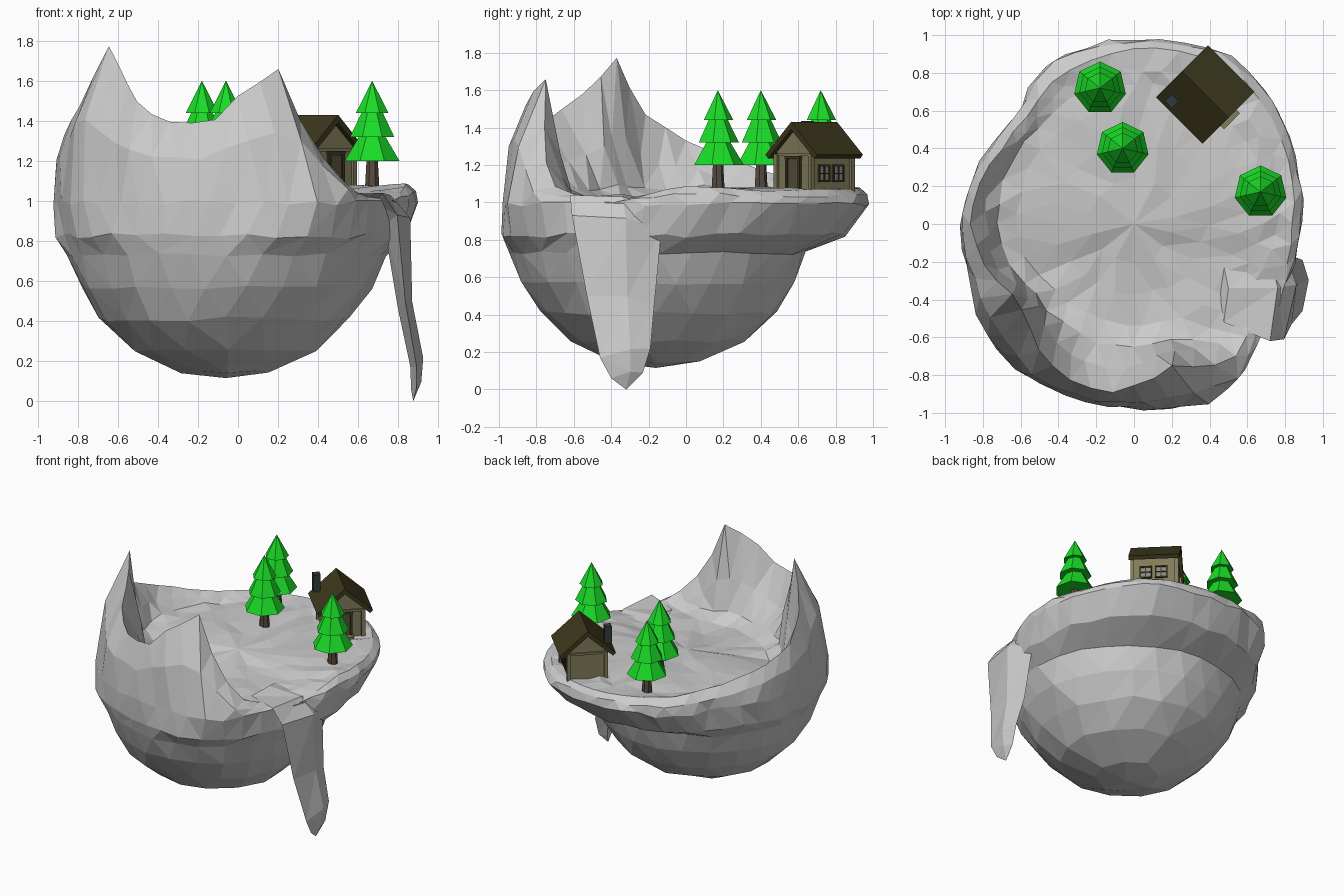
import bpy, bmesh, random
from math import sin, cos, pi, sqrt, radians
from mathutils import Matrix, Vector

if "Cube" in bpy.data.objects:
    bpy.data.objects.remove(bpy.data.objects["Cube"])

random.seed(4)


def material(name, r, g, b):
    m = bpy.data.materials.new(name)
    m.diffuse_color = (r, g, b, 1)
    m.use_nodes = True
    m.node_tree.nodes["Principled BSDF"].inputs["Base Color"].default_value = m.diffuse_color
    return m


GREEN = material("needles", 0.01, 0.72, 0.02)
BARK = material("bark", 0.10, 0.07, 0.05)
ROOF = material("roof", 0.045, 0.038, 0.012)
WALL = material("wall", 0.22, 0.20, 0.10)
TRIM = material("trim", 0.09, 0.075, 0.04)
GLASS = material("glass", 0.25, 0.26, 0.24)
SLATE = material("slate", 0.03, 0.045, 0.05)


def finish(name, bm, mat=None, matrix=None):
    if matrix:
        bm.transform(matrix)
    bmesh.ops.recalc_face_normals(bm, faces=bm.faces)
    me = bpy.data.meshes.new(name)
    bm.to_mesh(me)
    bm.free()
    ob = bpy.data.objects.new(name, me)
    bpy.context.collection.objects.link(ob)
    if mat:
        me.materials.append(mat)
    return ob


# ---------- island: rings lofted from the bowl bottom over the crest to the floor ----------
# angle, outline radius, crest radius, floor radius, crest height
RIM = [(0, .89, .84, .65, 1.09), (30, .96, .90, .70, 1.06), (58, 1.03, .97, .70, 1.07),
       (88, .99, .93, .70, 1.08), (118, .98, .88, .70, 1.10), (135, .86, .80, .70, 1.13),
       (150, .87, .80, .70, 1.17), (165, .90, .85, .70, 1.24), (180, .93, .87, .69, 1.33),
       (195, .93, .82, .68, 1.47), (210, .97, .74, .63, 1.77), (222, .98, .76, .60, 1.62),
       (236, 1.0, .86, .60, 1.45), (250, .99, .90, .60, 1.38), (262, .98, .90, .60, 1.40),
       (272, .99, .85, .59, 1.55), (285, 1.02, .78, .58, 1.66), (293, 1.03, .82, .62, 1.38),
       (305, 1.0, .90, .65, 1.10), (318, .90, .82, .60, 1.03), (335, .88, .80, .60, 1.00),
       (347, .89, .84, .60, 1.05), (360, .89, .84, .65, 1.09)]


def rim(deg):
    deg %= 360
    for p, q in zip(RIM, RIM[1:]):
        if p[0] <= deg <= q[0]:
            t = (deg - p[0]) / (q[0] - p[0])
            return [a + (b - a) * t for a, b in zip(p[1:], q[1:])]


def polar(deg, r, z):
    return Vector((r * cos(radians(deg)), r * sin(radians(deg)), z))


def floor_z(y):
    t = min(max((y + .25) / .3, 0), 1)
    return 1.015 + .055 * t


def bowl(deg, z):
    r = sqrt(max(.82 ** 2 - ((.95 - z) * .82 / .835) ** 2, 0))
    return polar(deg, r, z) + Vector((-.06, -.15, 0))


def under_lip(deg):
    R = rim(deg)[0]
    p, q = bowl(deg, .80), polar(deg, R, .84)
    return p.lerp(q, .6)


def mid_wall(deg):
    R, C, F, H = rim(deg)
    return polar(deg, R - (R - C) * .3, 1.0 + (H - 1.0) * .55)


def inner(t, s):
    def f(deg):
        R, C, F, H = rim(deg)
        p = polar(deg, F + (C - F) * t, 0)
        p.z = floor_z(p.y) + (H - floor_z(p.y)) * s
        return p
    return f


def floor(k):
    def f(deg):
        p = polar(deg, rim(deg)[2] * k, 0)
        p.z = floor_z(p.y)
        return p
    return f


# ring function, vertex count, jitter
RINGS = [(lambda d: bowl(d, .145), 8, .01), (lambda d: bowl(d, .26), 14, .012),
         (lambda d: bowl(d, .41), 20, .012), (lambda d: bowl(d, .57), 24, .01),
         (lambda d: bowl(d, .73), 28, .01), (under_lip, 40, .014),
         (lambda d: polar(d, rim(d)[0] - .01, .99), 48, .013), (mid_wall, 48, .012),
         (lambda d: polar(d, rim(d)[1], rim(d)[3]), 48, .005), (inner(.55, .45), 48, .018),
         (inner(.2, .1), 40, .014), (floor(.9), 32, .013), (floor(.62), 24, .014),
         (floor(.34), 14, .014)]


def stitch(bm, a, b):
    """Triangulate between two rings of (angle, vertex) with different counts."""
    i = j = 0
    na, nb = len(a), len(b)
    while i < na or j < nb:
        ang_a = a[(i + 1) % na][0] + 360 * ((i + 1) // na)
        ang_b = b[(j + 1) % nb][0] + 360 * ((j + 1) // nb)
        va, vb = a[i % na][1], b[j % nb][1]
        if j >= nb or (i < na and ang_a <= ang_b):
            i += 1
            bm.faces.new((va, a[i % na][1], vb))
        else:
            j += 1
            bm.faces.new((va, b[j % nb][1], vb))


bm = bmesh.new()
loops = []
for k, (fn, n, jit) in enumerate(RINGS):
    off = 0 if k % 2 == 0 else .5
    loops.append([])
    for s in range(n):
        d = 360 * (s + off) / n
        p = fn(d) + Vector([random.uniform(-jit, jit) for _ in range(3)])
        loops[-1].append((d, bm.verts.new(p)))
for a, b in zip(loops, loops[1:]):
    stitch(bm, a, b)
for loop, co in ((loops[0], (-.06, -.16, .115)), (loops[-1], (0, 0, 1.06))):
    c = bm.verts.new(co)
    for s in range(len(loop)):
        bm.faces.new((loop[s][1], loop[(s + 1) % len(loop)][1], c))
finish("island", bm)

# ---------- waterfall: flat four-point sections running over the edge ----------
# y and z of left edge, y and z of right edge, inner x, outer x
FALL = [(-.52, 1.03, -.22, 1.02, .45, .50), (-.62, 1.04, -.15, .98, .68, .76),
        (-.61, .93, -.13, .86, .73, .86), (-.53, .50, -.17, .45, .80, .87),
        (-.46, .17, -.19, .22, .86, .925), (-.40, .06, -.23, .09, .865, .915)]
bm = bmesh.new()
rows = []
for y0, z0, y1, z1, xi, xo in FALL:
    ym, zm, xm = y0 * .4 + y1 * .6, (z0 + z1) / 2, (xi + xo) / 2
    rows.append([bm.verts.new(p) for p in
                 ((xm, y0, z0), (xo, ym, zm + .02), (xm, y1, z1), (xi, ym, zm - .02))])
for p, q in zip(rows, rows[1:]):
    for s in range(4):
        bm.faces.new((p[s], p[(s + 1) % 4], q[(s + 1) % 4], q[s]))
bm.faces.new(rows[0])
tip = bm.verts.new((.875, -.32, 0))
for s in range(4):
    bm.faces.new((rows[-1][s], rows[-1][(s + 1) % 4], tip))
bmesh.ops.triangulate(bm, faces=bm.faces)
finish("waterfall", bm)


# ---------- pine trees: seven-sided trunk and three tiers ----------
def cone(name, x, y, z0, z1, r0, r1, mat):
    bm = bmesh.new()
    bmesh.ops.create_cone(bm, cap_ends=True, segments=7, radius1=r0, radius2=r1, depth=z1 - z0)
    bmesh.ops.remove_doubles(bm, verts=bm.verts, dist=1e-5)
    finish(name, bm, mat, Matrix.Translation((x, y, (z0 + z1) / 2)))


for x, y in ((-.06, .40), (-.18, .72), (.67, .17)):
    cone("tree_trunk", x, y, 1.04, 1.24, .038, .027, BARK)
    cone("tree_tier_low", x, y, 1.20, 1.35, .14, .05, GREEN)
    cone("tree_tier_mid", x, y, 1.32, 1.48, .113, .035, GREEN)
    cone("tree_tier_top", x, y, 1.44, 1.60, .083, 0, GREEN)

# ---------- cabin: built along local x, turned 45 degrees ----------
HOUSE = Matrix.Translation((.377, .685, 0)) @ Matrix.Rotation(-pi / 4, 4, 'Z')


def box(name, x, y, z, sx, sy, sz, mat):
    bm = bmesh.new()
    bmesh.ops.create_cube(bm, size=1, matrix=Matrix.LocRotScale((x, y, z), None, (sx, sy, sz)))
    finish(name, bm, mat, HOUSE)


def prism(name, profile, half, mat):
    bm = bmesh.new()
    face = bm.faces.new([bm.verts.new((-half, y, z)) for y, z in profile])
    ext = bmesh.ops.extrude_face_region(bm, geom=[face])["geom"]
    bmesh.ops.translate(bm, vec=(2 * half, 0, 0),
                        verts=[v for v in ext if isinstance(v, bmesh.types.BMVert)])
    finish(name, bm, mat, HOUSE)


prism("house_walls", [(-.13, 1.04), (.13, 1.04), (.13, 1.27), (0, 1.385), (-.13, 1.27)], .15, WALL)
prism("house_roof", [(-.195, 1.255), (0, 1.43), (.195, 1.255), (.175, 1.235), (0, 1.39),
                     (-.175, 1.235)], .174, ROOF)
for sx in (-1, 1):
    for sy in (-1, 1):
        box("corner_post", sx * .152, sy * .13, 1.15, .026, .026, .22, WALL)
    box("gable_beam", sx * .152, 0, 1.255, .016, .25, .016, WALL)
box("chimney", -.10, -.15, 1.37, .05, .05, .13, SLATE)

# door with frame and step
box("door", .152, 0, 1.14, .012, .08, .18, TRIM)
for s in (-1, 1):
    box("door_jamb", .156, s * .047, 1.145, .02, .016, .20, ROOF)
box("door_lintel", .156, 0, 1.24, .022, .115, .016, ROOF)
box("door_step", .175, 0, 1.06, .05, .12, .03, WALL)

# two four-pane windows on the long wall
for wx in (-.047, .06):
    box("window_pane", wx, .131, 1.155, .07, .008, .08, GLASS)
    for t in (-.037, 0, .037):
        w = .006 if t == 0 else .01
        box("window_upright", wx + t, .134, 1.155, w, .016, .09, ROOF)
        box("window_bar", wx, .134, 1.155 + t * 1.12, .082, .016, w, ROOF)
